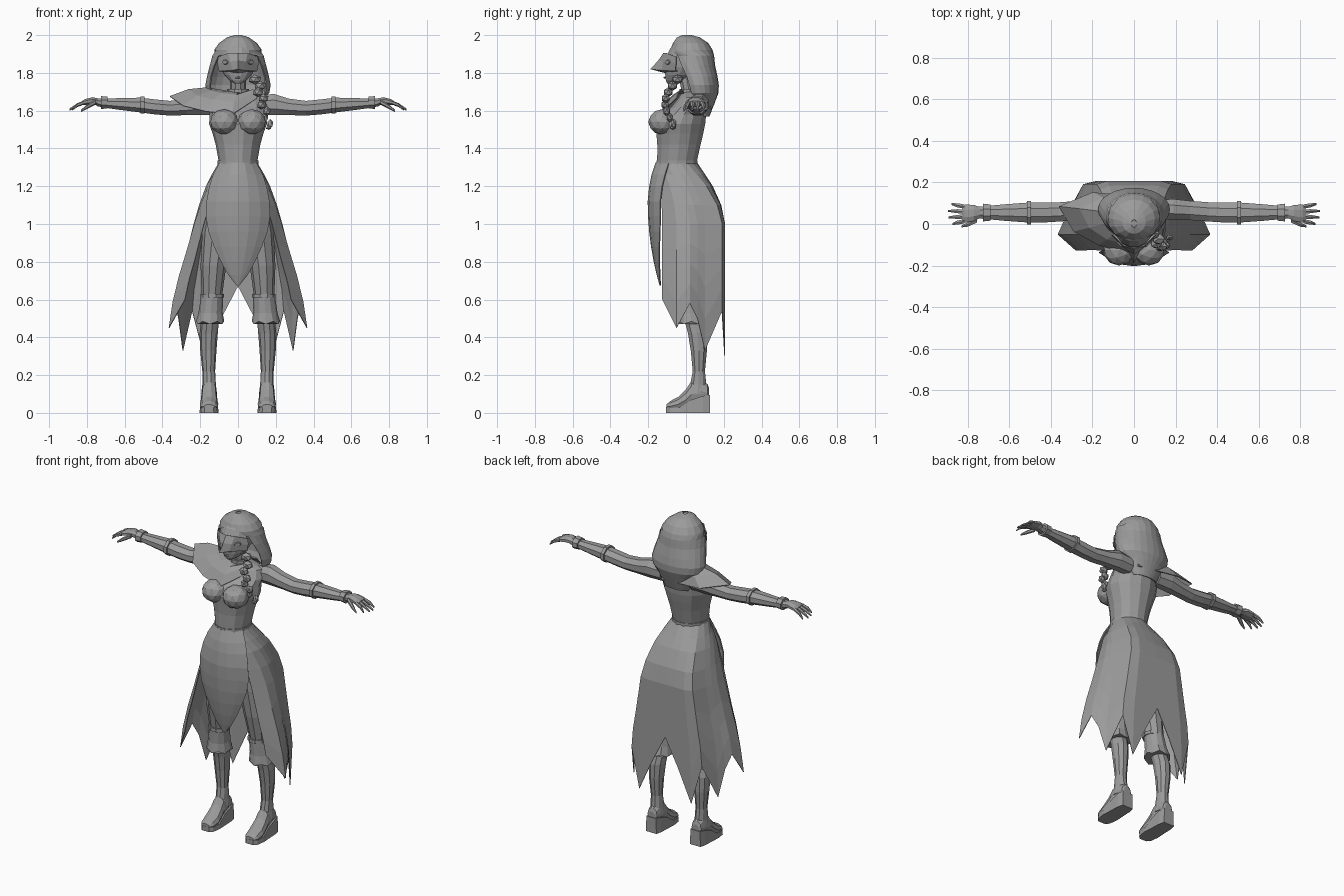
import bpy, bmesh, math
from mathutils import Vector, Matrix

grey = bpy.data.materials.new("plain_grey")
grey.diffuse_color = (0.33, 0.33, 0.33, 1)


def finish(name, bm, mirror=False, thick=0.0):
    bmesh.ops.remove_doubles(bm, verts=bm.verts, dist=0.0004)
    bmesh.ops.recalc_face_normals(bm, faces=bm.faces)
    me = bpy.data.meshes.new(name)
    bm.to_mesh(me)
    bm.free()
    me.materials.append(grey)
    ob = bpy.data.objects.new(name, me)
    bpy.context.collection.objects.link(ob)
    if mirror:
        ob.modifiers.new("mirror", 'MIRROR').merge_threshold = 0.001
    if thick:
        s = ob.modifiers.new("thickness", 'SOLIDIFY')
        s.thickness, s.offset = thick, 0
    return ob


def skin(bm, rows, closed=True, caps=True):
    """Bridge rows of points with quads."""
    vs = [[bm.verts.new(p) for p in r] for r in rows]
    n = len(rows[0])
    for a, b in zip(vs, vs[1:]):
        for i in range(n if closed else n - 1):
            j = (i + 1) % n
            bm.faces.new((a[i], a[j], b[j], b[i]))
    if closed and caps:
        bm.faces.new(vs[0])
        bm.faces.new(vs[-1])


def loft(name, rows, mirror=False, closed=True, thick=0.0):
    bm = bmesh.new()
    skin(bm, rows, closed)
    return finish(name, bm, mirror, thick)


def ring_z(x, y, z, rx, ry, n=10):
    return [(x + rx * math.cos(2 * math.pi * i / n), y + ry * math.sin(2 * math.pi * i / n), z) for i in range(n)]


def ring_x(x, y, z, ry, rz, n=8):
    return [(x, y + ry * math.cos(2 * math.pi * (i + .5) / n), z + rz * math.sin(2 * math.pi * (i + .5) / n)) for i in range(n)]


def ball(name, blobs, sub=2, mirror=False):
    bm = bmesh.new()
    for c, s in blobs:
        bmesh.ops.create_icosphere(bm, subdivisions=sub, radius=1,
                                   matrix=Matrix.Translation(c) @ Matrix.Diagonal((*s, 1)))
    return finish(name, bm, mirror)


def interp(z, table):
    for (z0, v0), (z1, v1) in zip(table, table[1:]):
        if z >= z1:
            return v0 + (v1 - v0) * (z0 - z) / (z0 - z1)
    return table[-1][1]


# torso: z, half width, front y, back y
body = [(1.31, .105, -.155, .06), (1.33, .102, -.155, .06), (1.42, .118, -.155, .08), (1.48, .135, -.16, .095),
        (1.53, .153, -.165, .105), (1.58, .15, -.13, .11), (1.62, .155, -.08, .115), (1.67, .14, -.04, .11),
        (1.70, .06, -.02, .08)]
loft("bodice", [ring_z(0, (f + b) / 2, z, w, (b - f) / 2, 14) for z, w, f, b in body])
ball("bust", [((.072, -.125, 1.54), (.077, .075, .068))], 2, True)
loft("waistband", [ring_z(0, -.047, z, .108, .111, 14) for z in (1.315, 1.335)])
loft("neck", [ring_z(0, .03, 1.66, .055, .055), ring_z(0, .015, 1.71, .042, .042), ring_z(0, 0, 1.80, .042, .045)])
loft("collar", [ring_z(0, .02, z, .058, .058) for z in (1.69, 1.715)])

# arm: x, y, z, y radius, z radius
arm = [(.10, .07, 1.63, .05, .055), (.19, .07, 1.633, .054, .06), (.27, .065, 1.62, .05, .047),
       (.36, .058, 1.613, .05, .042), (.44, .055, 1.62, .052, .043), (.52, .055, 1.63, .051, .042),
       (.62, .055, 1.635, .043, .034), (.71, .055, 1.64, .034, .026), (.75, .055, 1.645, .03, .022)]
loft("arm", [ring_x(*a) for a in arm], True)
loft("elbow_band", [ring_x(x, .055, 1.63, .061, .05) for x in (.495, .515)], True)
loft("wrist_band", [ring_x(x, .055, 1.643, r, r * .8) for x, r in ((.69, .042), (.725, .046))], True)
loft("palm", [ring_x(.735, .055, 1.645, .026, .02), ring_x(.77, .053, 1.652, .042, .021),
              ring_x(.81, .05, 1.645, .047, .017), ring_x(.825, .05, 1.64, .042, .012)], True)
bm = bmesh.new()
for y0, y1, tip, drop in ((.013, .0, .872, 1.602), (.036, .032, .892, 1.6), (.06, .063, .893, 1.598), (.084, .096, .878, 1.6)):
    skin(bm, [ring_x(.815, y0, 1.643, .012, .011, 6), ring_x(.85, (y0 + y1) / 2, 1.63, .011, .01, 6),
              ring_x(tip, y1, drop + .006, .005, .005, 6)])
skin(bm, [ring_x(.755, .02, 1.645, .015, .014, 6), ring_x(.80, -.003, 1.62, .012, .012, 6),
          ring_x(.83, -.012, 1.6, .005, .006, 6)])
finish("fingers", bm, True)

# skirt: hem points from front edge to centre back, flaring from a round waist
hem = [(.30, -.125, .60), (.365, -.05, .45), (.35, .02, .58), (.32, .06, .5), (.292, .10, .33),
       (.25, .19, .54), (.18, .205, .30), (.09, .205, .5), (0, .205, .67)]
flare_x = [(1.32, 0), (1.26, .16), (1.2, .3), (1.1, .44), (1, .55), (.8, .74), (.65, .9), (.45, 1), (.3, 1)]
flare_y = [(1.32, 0), (1.26, .28), (1.2, .55), (1.1, .86), (1, 1), (.3, 1)]
levels = [1.32, 1.26, 1.2, 1.1, 1.0]
rows = []
for k in range(9):
    row = []
    for i, (hx, hy, hz) in enumerate(hem):
        z = levels[k] if k < 5 else 1 + (hz - 1) * (k - 4) / 4
        a = math.radians(18 + 162 * i / 8)
        wx, wy = .105 * math.sin(a), -.045 - .105 * math.cos(a)
        row.append((wx + (hx - wx) * interp(z, flare_x), wy + (hy - wy) * interp(z, flare_y), z))
    rows.append(row)
loft("skirt", rows, True, False, .004)

# leaf shaped apron: z, half width, centre y, edge y
apron = [(1.325, .095, -.158, -.09), (1.26, .13, -.18, -.11), (1.2, .15, -.192, -.125), (1.12, .165, -.2, -.135),
         (1.04, .168, -.198, -.135), (.96, .155, -.192, -.137), (.88, .125, -.182, -.14), (.8, .088, -.168, -.14),
         (.73, .05, -.152, -.138), (.675, .006, -.137, -.135)]
loft("apron", [[(w * t, c + (e - c) * t ** 2, z) for t in (0, .35, .7, 1)] for z, w, c, e in apron], True, False, .006)

# leg: x, y, z, x radius, y radius
leg = [(.085, -.03, 1.12, .08, .08), (.11, -.02, .95, .08, .08), (.13, -.01, .78, .068, .07), (.138, .01, .63, .055, .058),
       (.145, .03, .53, .047, .05), (.155, .06, .42, .048, .052), (.157, .068, .33, .043, .045), (.155, .068, .22, .034, .034),
       (.153, .065, .15, .036, .045), (.153, .06, .10, .042, .058)]
loft("leg", [ring_z(*l) for l in leg], True)
loft("garter", [ring_z(.136, .008, z, .062, .064) for z in (.61, .63)], True)
loft("boot_cuff", [ring_z(.138, .012, .62, .058, .06, 12), ring_z(.145, .022, .53, .064, .066, 12),
                   [(x, y, .47 if i % 2 else .485) for i, (x, y, z) in enumerate(ring_z(.148, .028, .47, .075, .078, 12))]], True)

# shoe: y, half width, bottom z, top z
shoe = [(-.103, .028, .025, .045), (-.085, .043, .02, .062), (-.04, .049, .025, .085), (.0, .044, .04, .125),
        (.03, .041, .06, .17), (.08, .038, .08, .18), (.115, .034, .08, .15), (.122, .025, .08, .13)]
loft("shoe", [[(.153 + w * sx, y, b + (t - b) * h) for sx, h in
               ((-.8, 0), (-1, .35), (-.8, .75), (-.25, 1), (.25, 1), (.8, .75), (1, .35), (.8, 0))]
              for y, w, b, t in shoe], True)
sole = [(-.105, .025, .03), (-.085, .043, .026), (-.03, .051, .03), (.03, .047, .07), (.09, .045, .09), (.127, .036, .095)]
loft("wedge_sole", [[(.153 - w, y, 0), (.153 + w, y, 0), (.153 + w * .93, y, t), (.153 - w * .93, y, t)]
                    for y, w, t in sole], True)

# head with narrow chin
heads = [(1.745, .022, -.1, -.05), (1.76, .045, -.108, -.01), (1.79, .074, -.112, .04), (1.83, .092, -.115, .08),
         (1.88, .1, -.11, .1), (1.93, .09, -.085, .09), (1.965, .06, -.05, .06)]
loft("head", [ring_z(0, (f + b) / 2, z, w, (b - f) / 2, 14) for z, w, f, b in heads])
ball("lips", [((0, -.112, 1.775), (.02, .007, .006))], 1)

# pointed mask with raised eye rims
mask = [[(0, -.118, 1.905), (.05, -.105, 1.905), (.104, -.05, 1.885)],
        [(0, -.145, 1.865), (.04, -.12, 1.86), (.108, -.052, 1.85)],
        [(0, -.187, 1.82), (.028, -.128, 1.815), (.1, -.055, 1.81)],
        [(0, -.105, 1.8), (.028, -.105, 1.805), (.1, -.045, 1.81)]]
loft("beak_mask", mask, True, False, .004)
bm = bmesh.new()
bmesh.ops.create_cone(bm, cap_ends=True, segments=12, radius1=.021, radius2=.017, depth=.009,
                      matrix=Matrix.Translation((.067, -.098, 1.857)) @ Matrix.Rotation(math.radians(42), 4, 'Z')
                      @ Matrix.Rotation(math.radians(90), 4, 'X') @ Matrix.Diagonal((1, .65, 1, 1)))
finish("eye", bm, True)

# hood: z, half width, front y, back y, opening angle
hood = [(1.998, .012, -.015, .02, 0), (1.985, .055, -.045, .07, 0), (1.955, .098, -.066, .115, 0), (1.92, .122, -.08, .137, 0),
        (1.89, .133, -.08, .145, 50), (1.84, .145, -.075, .15, 58), (1.78, .16, -.05, .163, 62), (1.735, .169, -.03, .17, 60),
        (1.695, .162, -.02, .168, 62), (1.66, .13, .0, .155, 80), (1.57, .08, .06, .12, 100)]
rows = []
for z, w, f, b, a0 in hood:
    angs = [math.radians(a0 + (180 - a0) * i / 8) for i in range(9)]
    rows.append([(w * math.sin(a), (f + b) / 2 - (b - f) / 2 * math.cos(a), z) for a in angs])
loft("hood", rows, True, False, .008)
bm = bmesh.new()
bm.faces.new([bm.verts.new(p) for p in rows[0] + [(-x, y, z) for x, y, z in rows[0][-2:0:-1]]])
finish("hood_crown", bm)

# capelet draped over one shoulder: neck edge to hem
inner = [(.07, -.01, 1.695), (.0, -.03, 1.695), (-.05, -.02, 1.70), (-.07, .02, 1.705), (-.07, .05, 1.705), (-.05, .08, 1.70), (.05, .09, 1.69)]
outer = [(.1, -.05, 1.665), (-.03, -.14, 1.58), (-.17, -.1, 1.595), (-.29, -.035, 1.625), (-.36, .085, 1.675), (-.2, .15, 1.635), (.08, .13, 1.61)]
rows = [[Vector(a).lerp(Vector(b), t) + Vector((0, 0, .03 * math.sin(math.pi * t))) for a, b in zip(inner, outer)]
        for t in (0, .33, .66, 1)]
loft("capelet", rows, False, False, .005)

# braid falling over the other shoulder
braid = []
for i in range(8):
    t = i / 7
    r = .036 * (1 - .5 * t)
    side = .01 if i % 2 else -.01
    braid.append(((.10 + .06 * t + side, -.045 - .055 * math.sin(math.pi * t) - .02 * t, 1.765 - .235 * t), (r, r * .85, .026)))
ball("braid", braid, 1)
ball("braid_tie", [((.163, -.07, 1.51), (.016, .016, .012))], 1)
